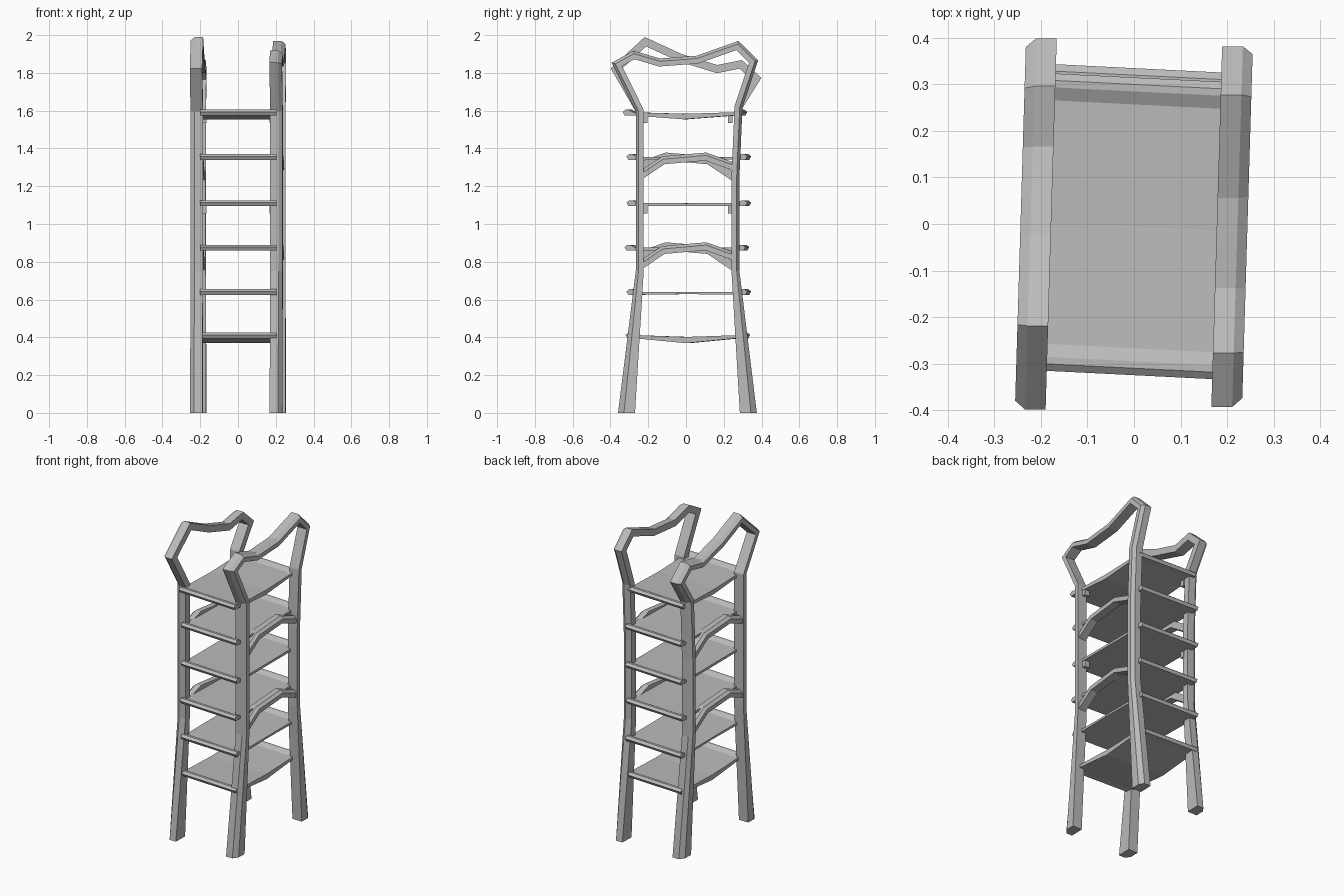
import bpy, bmesh
from mathutils import Vector

cube = bpy.data.objects.get("Cube")
if cube:
    bpy.data.objects.remove(cube)

grey = bpy.data.materials.new("plain_grey")
grey.use_nodes = True
tone = (0.5, 0.5, 0.5, 1)
grey.diffuse_color = tone
grey.node_tree.nodes["Principled BSDF"].inputs["Base Color"].default_value = tone


def loft(name, rings):
    """Skin a row of matching rings and cap both ends."""
    bm = bmesh.new()
    rows = [[bm.verts.new(p) for p in ring] for ring in rings]
    for a, b in zip(rows, rows[1:]):
        for i in range(len(a)):
            j = (i + 1) % len(a)
            bm.faces.new((a[i], a[j], b[j], b[i]))
    bm.faces.new(rows[0])
    bm.faces.new(rows[-1])
    bmesh.ops.recalc_face_normals(bm, faces=bm.faces)
    mesh = bpy.data.meshes.new(name)
    bm.to_mesh(mesh)
    bm.free()
    mesh.materials.append(grey)
    obj = bpy.data.objects.new(name, mesh)
    bpy.context.collection.objects.link(obj)
    return obj


# Bar section: outward x and outward loop direction, outer edge chamfered
SECTION = [(-1, -1), (1, -1), (1, 0.3), (0.35, 1), (-1, 1)]


def bar(name, side, path, half_x, halves, flat_ends=False):
    """Sweep the section along a (y, z) path with mitred corners."""
    pts = [Vector(p) for p in path]
    rings = []
    for i, p in enumerate(pts):
        dirs = [(pts[k + 1] - pts[k]).normalized()
                for k in (i - 1, i) if 0 <= k < len(pts) - 1]
        normals = [Vector((-d.y, d.x)) for d in dirs]
        n = sum(normals, Vector((0, 0))).normalized()
        n = n / n.dot(normals[0])
        if flat_ends and len(dirs) == 1:
            n = Vector((1 if n.x > 0 else -1, 0))
        ring = []
        for u, v in SECTION:
            q = p + n * v * halves[i]
            ring.append((side * (0.211 + u * half_x) + 0.03 * q.x, q.x, q.y))
        rings.append(ring)
    return loft(name, rings)


# Side frames: front leg, wavy top rail, back leg
front = [(-.315, 0), (-.245, .75), (-.245, 1.6)]
back = [(.278, 1.62), (.262, 1.25), (.262, .75), (.33, 0)]
tops = {
    "left": [(-.366, 1.845), (-.275, 1.895), (-.14, 1.855), (.06, 1.87), (.272, 1.945), (.358, 1.86)],
    "right": [(-.372, 1.82), (-.215, 1.965), (-.03, 1.88), (.165, 1.82), (.29, 1.845), (.372, 1.77)],
}
for label, side in (("left", 1), ("right", -1)):
    path = front + tops[label] + back
    bar(label + "_frame", side, path, .033,
        [.045] + [.021] * (len(path) - 2) + [.045], True)
    # Arched braces between the legs
    for tag, z in (("lower", 0), ("upper", .475)):
        arch = [(-.25, .775), (-.12, .862), (.105, .882), (.25, .83)]
        if side < 0:
            arch = [(-y, h) for y, h in reversed(arch)]
        bar(f"{label}_{tag}_brace", side, [(y, h + z) for y, h in arch],
            .026, [.021] * 4)

# Trays: rimmed front and back, thin floor that sags in the middle
trays = [(.425, .01, .03), (.655, .015, 0), (.89, .005, .004),
         (1.125, .015, .004), (1.37, .015, 0), (1.605, -.005, .025)]
for k, (z, shift, sag) in enumerate(trays):
    half = [(-.32, -.012), (-.305, 0), (-.29, 0), (-.262, -.014), (0, -.014 - sag * .3)]
    under = [(0, -.026 - sag), (-.27, -.03), (-.31, -.03)]
    upper = half + [(-y, h) for y, h in reversed(half[:-1])]
    lower = [(-y, h) for y, h in reversed(under[1:])] + under
    rings = [[(x, y + shift - .05 * x, z + h) for y, h in upper + lower]
             for x in (-.2, .205)]
    loft(f"tray_{k + 1}", rings)

# Small pegs holding some trays against the legs
for k in (3, 5):
    z = trays[k][0]
    for label, side, y in (("front_left", 1, -.215), ("back_right", -1, .235)):
        rings = [[(side * .185 + sx * .018, y + sy * .012, h)
                  for sx, sy in ((-1, -1), (1, -1), (1, 1), (-1, 1))]
                 for h in (z - .07, z - .02)]
        loft(f"{label}_peg_{k + 1}", rings)
